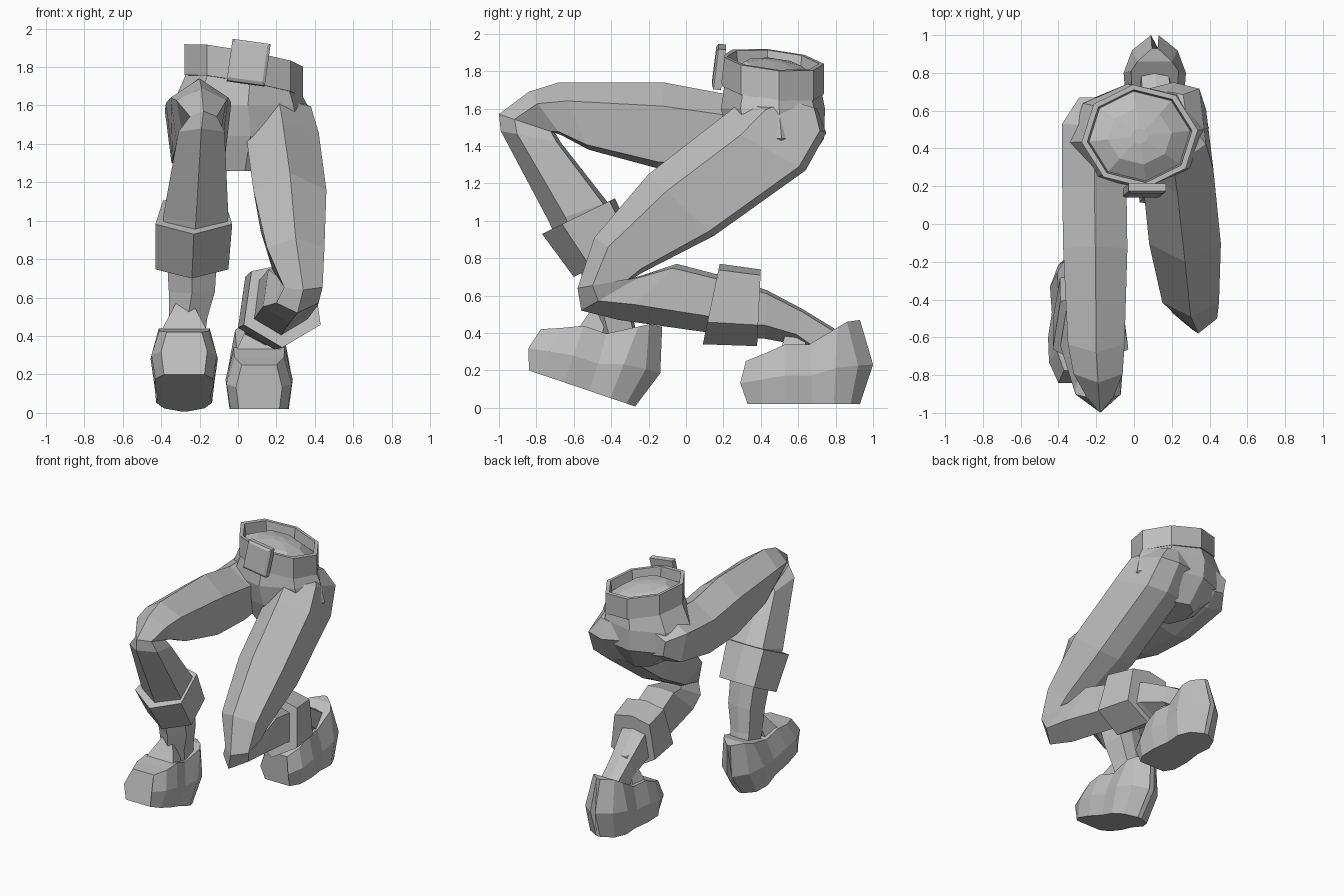
import bpy
import bmesh
from math import sin, cos, radians, tau
from mathutils import Vector, Matrix

cube = bpy.data.objects.get("Cube")
if cube:
    bpy.data.objects.remove(cube, do_unlink=True)

grey = bpy.data.materials.new("plain grey")
grey.use_nodes = True
tone = (.52, .52, .52, 1)
grey.diffuse_color = tone
for node in grey.node_tree.nodes:
    if node.type == "BSDF_PRINCIPLED":
        node.inputs["Base Color"].default_value = tone


def finish(name, bm):
    """Turn a bmesh into a flat shaded grey object."""
    bmesh.ops.recalc_face_normals(bm, faces=bm.faces)
    mesh = bpy.data.meshes.new(name)
    bm.to_mesh(mesh)
    bm.free()
    mesh.materials.append(grey)
    obj = bpy.data.objects.new(name, mesh)
    bpy.context.collection.objects.link(obj)
    return obj


def loft(name, rings, matrix=None):
    """Skin a row of equal rings and close both ends."""
    bm = bmesh.new()
    loops = [[bm.verts.new(p) for p in ring] for ring in rings]
    for low, high in zip(loops, loops[1:]):
        for i in range(len(low)):
            j = (i + 1) % len(low)
            bm.faces.new((low[i], low[j], high[j], high[i]))
    bm.faces.new(loops[0])
    bm.faces.new(loops[-1])
    if matrix:
        bm.transform(matrix)
    return finish(name, bm)


# Cross-section with a ridge in front and a broad, nearly flat back
limb_section = [(0, 1), (1, .45), (.8, -.85), (0, -1), (-.8, -.85), (-1, .45)]


def limb_ring(front_y, front_z, back_y, back_z, x, width):
    front = Vector((x, front_y, front_z))
    back = Vector((x, back_y, back_z))
    middle, reach = (front + back) / 2, (front - back) / 2
    return [middle + reach * r + Vector((width * s, 0, 0)) for s, r in limb_section]


def shrink(ring, factor):
    middle = sum(ring, Vector()) / len(ring)
    return [middle.lerp(p, factor) for p in ring]


def limb(name, table):
    return loft(name, [limb_ring(*row) for row in table])


def cuff(name, top, bottom):
    """Turned-up band with a flat rim at both ends."""
    top, bottom = limb_ring(*top), limb_ring(*bottom)
    loft(name, [shrink(top, .7), top, bottom, shrink(bottom, .6)])


# Trouser legs: front y, front z, back y, back z, x, half width
limb("left_trouser_leg", [
    (.5, 1.66, .7, 1.6, .18, .1),
    (.3, 1.64, .75, 1.47, .21, .17),
    (.16, 1.53, .64, 1.27, .23, .19),
    (-.2, 1.25, .15, .92, .27, .19),
    (-.49, .91, -.22, .73, .3, .15),
    (-.58, .64, -.29, .69, .34, .1),
    (-.56, .52, -.23, .71, .31, .11),
    (-.36, .47, -.05, .77, .27, .14),
    (.14, .4, .18, .71, .22, .14),
])
limb("right_trouser_leg", [
    (.67, 1.6, .67, 1.42, -.19, .1),
    (.52, 1.68, .56, 1.34, -.21, .17),
    (.2, 1.68, .2, 1.27, -.21, .17),
    (-.12, 1.74, -.15, 1.28, -.205, .17),
    (-.68, 1.74, -.52, 1.38, -.2, .15),
    (-.84, 1.69, -.67, 1.46, -.19, .13),
    (-1, 1.57, -.7, 1.47, -.18, .07),
    (-.99, 1.48, -.67, 1.42, -.19, .12),
    (-.73, .99, -.42, 1.1, -.22, .17),
    (-.68, .87, -.37, .98, -.23, .15),
])

# Turned-up cuffs
cuff("left_cuff", (.09, .34, .18, .77, .23, .2), (.38, .33, .4, .74, .19, .19))
cuff("right_cuff", (-.77, .93, -.38, 1.12, -.23, .2), (-.6, .7, -.26, .87, -.24, .19))

# Bare shins running down into the shoes
limb("left_shin", [
    (.3, .37, .34, .66, .19, .13),
    (.42, .37, .43, .63, .17, .12),
    (.58, .34, .62, .53, .13, .1),
    (.7, .25, .8, .42, .11, .09),
])
limb("right_shin", [
    (-.58, .78, -.34, .88, -.24, .13),
    (-.53, .62, -.3, .66, -.24, .12),
    (-.5, .5, -.28, .47, -.26, .1),
    (-.45, .33, -.25, .33, -.27, .09),
])

# Shoes: sole y, widest y, top y, top height, half width
shoe_stations = [
    (.33, .29, .32, .25, .12),
    (.4, .4, .42, .29, .17),
    (.53, .53, .53, .34, .175),
    (.67, .67, .66, .34, .155),
    (.79, .8, .81, .43, .165),
    (.88, .92, .86, .46, .12),
    (.93, 1, .93, .47, .02),
]
shoe_section = [(-.88, 0), (-1, 1), (-.76, 2), (.76, 2), (1, 1), (.88, 0)]


def shoe(side, matrix):
    rings = []
    for *ys, top, width in shoe_stations:
        heights = (.02, .02 + top * .45, top)
        rings.append([Vector((s * width, ys[k], heights[k])) for s, k in shoe_section])
    loft(side + "_shoe", rings, matrix)
    # Pointed tongue in front of the ankle
    base = [Vector(p) for p in ((-.12, .51, .32), (.12, .51, .32), (.1, .64, .33), (-.1, .64, .33))]
    tip = [Vector(p) for p in ((-.02, .57, .54), (.02, .57, .54), (.03, .62, .53), (-.03, .62, .53))]
    loft(side + "_tongue", [base, tip], matrix)


shoe("left", Matrix.Translation((.11, 0, 0)))
pivot = Vector((0, .33, .02))
shoe("right", Matrix.Translation((-.28, -.84, .2))
     @ Matrix.Rotation(radians(-18.7), 4, "X") @ Matrix.Translation(-pivot))


def waist_ring(height, scale):
    """Tilted octagon around the waist, lower at the back and on the left."""
    ring = []
    for k in range(8):
        a = tau * (k + .15) / 8
        x, y = .31 * scale * cos(a), .275 * scale * sin(a)
        ring.append(Vector((.03 + x, .465 + y, height - .18 * x - .1 * y)))
    return ring


# Belt with a thick rim and a shallow domed waist inside it
loft("belt", [waist_ring(1.7, .88), waist_ring(1.7, 1), waist_ring(1.86, 1),
              waist_ring(1.86, .9), waist_ring(1.78, .87),
              waist_ring(1.84, .55), waist_ring(1.86, .15)])


def hip_ring(x, y, z, wide, deep):
    return [Vector((x + wide * cos(tau * (k + .15) / 8),
                    y + deep * sin(tau * (k + .15) / 8), z)) for k in range(8)]


# Hips and seat
loft("hips", [waist_ring(1.74, .93),
              hip_ring(.01, .465, 1.6, .355, .28),
              hip_ring(.02, .48, 1.44, .38, .26),
              hip_ring(.02, .45, 1.26, .13, .17)])

# Belt buckle: a slightly turned plate with a bevelled front
plate = [Vector((x, 0, z)) for x, z in ((-.1, -.11), (.1, -.11), (.1, .11), (-.1, .11))]
raised = [p * .85 for p in plate]
turn = Matrix.Translation((.055, .2, 1.82)) @ Matrix.Rotation(radians(8), 4, "Y") \
    @ Matrix.Rotation(radians(-7), 4, "X")
loft("buckle", [plate, [p + Vector((0, -.04, 0)) for p in plate],
                [p + Vector((0, -.05, 0)) for p in raised]], turn)
